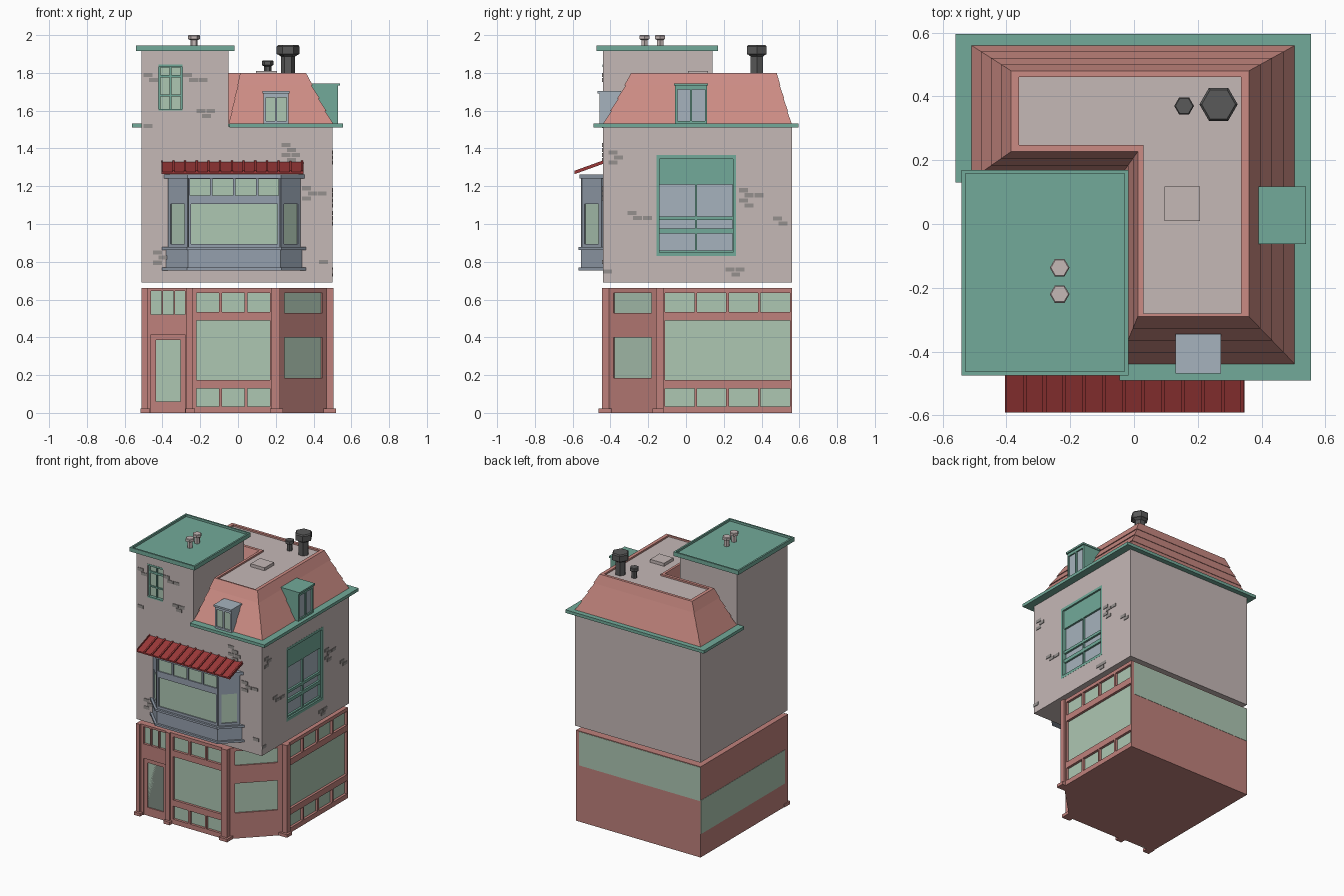
import bpy, bmesh
from math import sin, cos, pi, radians

if "Cube" in bpy.data.objects:
    bpy.data.objects.remove(bpy.data.objects["Cube"])

def mat(name, r, g, b):
    m = bpy.data.materials.new(name)
    m.diffuse_color = (r, g, b, 1)
    m.use_nodes = True
    m.node_tree.nodes["Principled BSDF"].inputs["Base Color"].default_value = m.diffuse_color
    return m

SALMON = mat("salmon", .52, .22, .20)
TILE = mat("roof_tile", .60, .26, .23)
STONE = mat("stone", .56, .48, .47)
GREEN = mat("green_trim", .17, .40, .32)
GLASS = mat("pale_glass", .42, .57, .45)
BLUE = mat("blue_grey", .30, .35, .42)
PANE = mat("blue_glass", .38, .45, .51)
RED = mat("awning_red", .33, .04, .04)
BRICK = mat("brick_grey", .30, .28, .27)
DARK = mat("chimney_grey", .10, .10, .10)
DOOR = mat("door_glass", .22, .27, .23)

def finish(name, bm, m):
    bmesh.ops.recalc_face_normals(bm, faces=bm.faces)
    me = bpy.data.meshes.new(name)
    bm.to_mesh(me)
    bm.free()
    me.materials.append(m)
    ob = bpy.data.objects.new(name, me)
    bpy.context.collection.objects.link(ob)
    return ob

def add_loft(bm, loops):
    rings = [[bm.verts.new(p) for p in lp] for lp in loops]
    n = len(rings[0])
    for a, b in zip(rings, rings[1:]):
        for i in range(n):
            j = (i + 1) % n
            bm.faces.new((a[i], a[j], b[j], b[i]))
    bm.faces.new(rings[0][::-1])
    bm.faces.new(rings[-1])

def loft(name, loops, m):
    bm = bmesh.new()
    add_loft(bm, loops)
    return finish(name, bm, m)

def at(pts, z):
    return [(x, y, z) for x, y in pts]

def prism(name, pts, z0, z1, m):
    return loft(name, [at(pts, z0), at(pts, z1)], m)

def rect(x0, x1, y0, y1):
    return [(x0, y0), (x1, y0), (x1, y1), (x0, y1)]

# A facade plane is (origin x, origin y, direction in degrees); d is outward depth
def place(f, u, z, d):
    c, s = cos(radians(f[2])), sin(radians(f[2]))
    return (f[0] + c * u + s * d, f[1] + s * u - c * d, z)

def panels(name, f, rects, d0, d1, m):
    bm = bmesh.new()
    for u0, u1, z0, z1 in rects:
        q = [(u0, z0), (u1, z0), (u1, z1), (u0, z1)]
        add_loft(bm, [[place(f, u, z, d) for u, z in q] for d in (d0, d1)])
    return finish(name, bm, m)

# Wall slab with rectangular openings, optionally glazed at the back
def wall(name, f, area, holes, d0, d1, m, glass=None):
    us = sorted({v for r in holes + [area] for v in r[:2]})
    zs = sorted({v for r in holes + [area] for v in r[2:]})
    bm = bmesh.new()
    grid = {(u, z): bm.verts.new(place(f, u, z, d1)) for u in us for z in zs}
    for a, b in zip(us, us[1:]):
        for c, d in zip(zs, zs[1:]):
            mu, mz = (a + b) / 2, (c + d) / 2
            if not any(h[0] < mu < h[1] and h[2] < mz < h[3] for h in holes):
                bm.faces.new([grid[a, c], grid[b, c], grid[b, d], grid[a, d]])
    bmesh.ops.delete(bm, geom=[v for v in bm.verts if not v.link_faces], context='VERTS')
    back = bmesh.ops.extrude_face_region(bm, geom=bm.faces[:], use_keep_orig=True)
    o, p = place(f, 0, 0, d1), place(f, 0, 0, d0)
    bmesh.ops.translate(bm, vec=[b - a for a, b in zip(o, p)],
                        verts=[v for v in back["geom"] if isinstance(v, bmesh.types.BMVert)])
    finish(name, bm, m)
    if glass:
        panels(name + "_glass", f, holes, d0, d0 + .004, glass)

def row(u0, u1, n, z0, z1, gap=.014):
    w = (u1 - u0 + gap) / n
    return [(u0 + i * w, u0 + (i + 1) * w - gap, z0, z1) for i in range(n)]

# Ground floor with cut corner
prism("shop_core", [(-.51, -.41), (.2, -.41), (.47, -.14), (.47, .56), (-.51, .56)], 0, .66, SALMON)
front, corner, side = (0, -.41, 0), (.2, -.41, 45), (.47, 0, 90)
door = (-.46, -.28, 0, .415)
wall("shop_front", front, (-.51, .2, 0, .66),
     [door] + row(-.46, -.28, 3, .52, .645, .008) + row(-.22, .17, 3, .535, .635)
     + [(-.22, .17, .175, .49)] + row(-.22, .17, 3, .035, .13), 0, .022, SALMON, GLASS)
wall("door_frame", front, door, [(-.435, -.305, .06, .385)], 0, .012, SALMON, DOOR)
wall("shop_corner", corner, (0, .382, 0, .66),
     [(.05, .335, .53, .635), (.05, .335, .185, .40)], 0, .014, SALMON, GLASS)
wall("shop_side", side, (-.14, .56, 0, .66),
     row(-.11, .55, 4, .535, .635) + [(-.11, .55, .175, .49)] + row(-.11, .55, 4, .035, .13),
     0, .022, SALMON, GLASS)
for x0, x1, y0, y1 in [(-.51, -.48, -.445, -.40), (-.272, -.242, -.445, -.40),
                       (.175, .222, -.445, -.395), (.455, .505, -.16, -.12)]:
    prism("shop_post", rect(x0, x1, y0, y1), 0, .66, SALMON)
    prism("post_foot", rect(x0 - .005, x1 + .015, y0 - .018, y1), 0, .022, SALMON)
panels("back_band", (0, .56, 180), [(-.47, .51, .41, .655)], 0, .002, GLASS)
panels("left_band", (-.51, 0, -90), [(-.56, .41, .17, .415)], 0, .002, GLASS)

# Upper storey and large side window
prism("upper_core", rect(-.51, .47, -.44, .56), .69, 1.515, STONE)
big = (-.155, .265, .83, 1.365)
wall("upper_side_wall", side, (-.44, .56, .69, 1.515), [big], 0, .03, STONE)
wall("side_window", side, big,
     [r for z in ((.86, .95), (.975, 1.02), (1.04, 1.21)) for r in row(-.14, .245, 2, *z, .01)],
     0, .018, GREEN, PANE)
panels("side_window_bars", side, [(-.155, .265, 1.345, 1.365), (-.155, .265, .83, .85),
       (-.155, -.14, .85, 1.345), (.25, .265, .85, 1.345)], .018, .031, GREEN)

# Tower
tf = (0, -.415, 0)
prism("tower_core", rect(-.51, -.05, -.415, .14), 1.51, 1.92, STONE)
tw = (-.42, -.295, 1.60, 1.845)
wall("tower_front", tf, (-.51, -.05, 1.515, 1.92), [tw], 0, .025, STONE)
wall("tower_window", tf, tw,
     [r for z in ((1.61, 1.675), (1.685, 1.775), (1.79, 1.828)) for r in row(-.41, -.305, 2, *z, .01)],
     0, .012, GREEN, GLASS)
panels("tower_lintel", tf, [(-.42, -.295, 1.832, 1.845), (-.42, -.295, 1.60, 1.61)], .012, .027, GREEN)
outer, inner = rect(-.54, -.018, -.475, .17), rect(-.528, -.03, -.463, .158)
loft("tower_roof", [at(outer, 1.915), at(outer, 1.945), at(inner, 1.945), at(inner, 1.93)], GREEN)

# L-shaped cornice and stepped mansard roof
prism("cornice", [(-.045, -.49), (.555, -.49), (.555, .595), (-.56, .595), (-.56, .13), (-.045, .13)],
      1.51, 1.532, GREEN)
low = [(-.05, -.44), (.505, -.44), (.505, .56), (-.51, .56), (-.51, .14), (-.05, .14)]
top = [(.012, -.29), (.36, -.29), (.36, .48), (-.385, .48), (-.385, .227), (.012, .227)]
rim = [(.03, -.28), (.335, -.28), (.335, .46), (-.36, .46), (-.36, .248), (.03, .248)]
def roof_ring(t, z):
    return [(a + (c - a) * t, b + (d - b) * t, z) for (a, b), (c, d) in zip(low, top)]
loops = []
for i in range(4):
    t0, t1 = i / 4, (i + 1) / 4
    loops += [roof_ring(t0, 1.53 + .27 * t0), roof_ring(t1 + (.05 if i < 3 else 0), 1.53 + .27 * t1)]
loft("mansard_roof", loops + [at(rim, 1.80), at(rim, 1.78)], TILE)
prism("flat_roof", rim, 1.775, 1.788, STONE)
prism("roof_hatch", rect(.095, .207, .01, .117), 1.785, 1.81, STONE)

# Dormers
def dormer(name, f, u0, u1, z1, back, body, glass):
    panels(name, f, [(u0, u1, 1.53, z1)], -back, 0, body)
    wall(name + "_window", f, (u0, u1, 1.53, z1),
         row(u0 + .012, u1 - .012, 2, 1.545, z1 - .02, .012), 0, .014, body, glass)
    panels(name + "_roof", f, [(u0 - .005, u1 + .005, z1, z1 + .013)], -back, .024, body)
dormer("front_dormer", (0, -.445, 0), .135, .268, 1.69, .10, PANE, GLASS)
dormer("side_dormer", (.515, 0, 90), -.058, .112, 1.732, .13, GREEN, PANE)

# Chimneys and pipes
def stack(name, x, y, z, rad, h, m):
    ring = lambda r, k: [(x + r * cos(i * pi / 3), y + r * sin(i * pi / 3), z + k * h) for i in range(6)]
    loft(name, [ring(rad * .62, -.06), ring(rad * .62, .62), ring(rad * .85, .68),
                ring(rad, .7), ring(rad, .95), ring(rad * .88, 1)], m)
stack("large_chimney", .265, .375, 1.785, .06, .163, DARK)
stack("small_chimney", .157, .37, 1.785, .031, .08, DARK)
for y in (-.137, -.22):
    stack("tower_pipe", -.233, y, 1.93, .031, .07, STONE)

# Bay window
CX = -.02
def bay(o):
    hf, hb, y = .245 + .414 * o, .36 + 1.414 * o, -.555 - o
    return [(CX - hb, -.44), (CX - hf, y), (CX + hf, y), (CX + hb, -.44)]
core = bay(-.012)
prism("bay_core", core, .77, 1.25, BLUE)
for o, z0, z1 in [(0, .77, .862), (.015, .755, .77), (.015, .862, .877), (.008, 1.24, 1.262)]:
    prism("bay_band", bay(o), z0, z1, BLUE)
wall("bay_front", (CX, core[1][1], 0), (-.242, .242, .877, 1.24),
     [(-.23, .23, .895, 1.105)] + row(-.235, .235, 4, 1.15, 1.237), 0, .012, BLUE, GLASS)
for p, ang in ((core[0], -45), (core[2], 45)):
    wall("bay_side", (*p, ang), (0, .146, .877, 1.24), [(.02, .126, .895, 1.105)], 0, .012, BLUE, GLASS)

# Sloped awning with ribs
def awning(name, x0, x1, lo, hi):
    prof = [(-.44, 1.322 + lo), (-.59, 1.268 + lo), (-.59, 1.268 + hi), (-.44, 1.322 + hi)]
    loft(name, [[(x, y, z) for y, z in prof] for x in (x0, x1)], RED)
awning("awning", -.405, .347, -.004, .006)
for i in range(13):
    x = -.405 + i * .062
    awning("awning_rib", x - .0 if i == 0 else x - .005, min(x + .006, .347), .004, .014)

# Exposed brick patches: (start, top height, bricks in each row)
def bricks(name, f, patches):
    rects = [(u + (i % 2) * .03 + k * .052, u + (i % 2) * .03 + k * .052 + .047, z - i * .027 - .022, z - i * .027)
             for u, z, rows in patches for i, n in enumerate(rows) for k in range(n)]
    panels(name, f, rects, -.005, .004, BRICK)
bricks("front_bricks", (0, -.44, 0), [(-.50, 1.80, (1, 1)), (-.29, 1.80, (1, 2)), (-.22, 1.61, (2, 1)),
       (-.50, 1.53, (1,)), (.23, 1.43, (1, 1, 2, 1)), (.34, 1.20, (1, 2, 1)), (-.45, .86, (1, 1, 1)), (.43, .81, (1,))])
bricks("side_bricks", (.5, 0, 90), [(-.41, 1.39, (1, 1, 1)), (-.31, 1.07, (1, 2)), (.28, 1.19, (1, 2, 1, 1)),
       (.46, 1.04, (1, 1)), (.21, .77, (2, 1)), (-.44, .76, (1,))])
